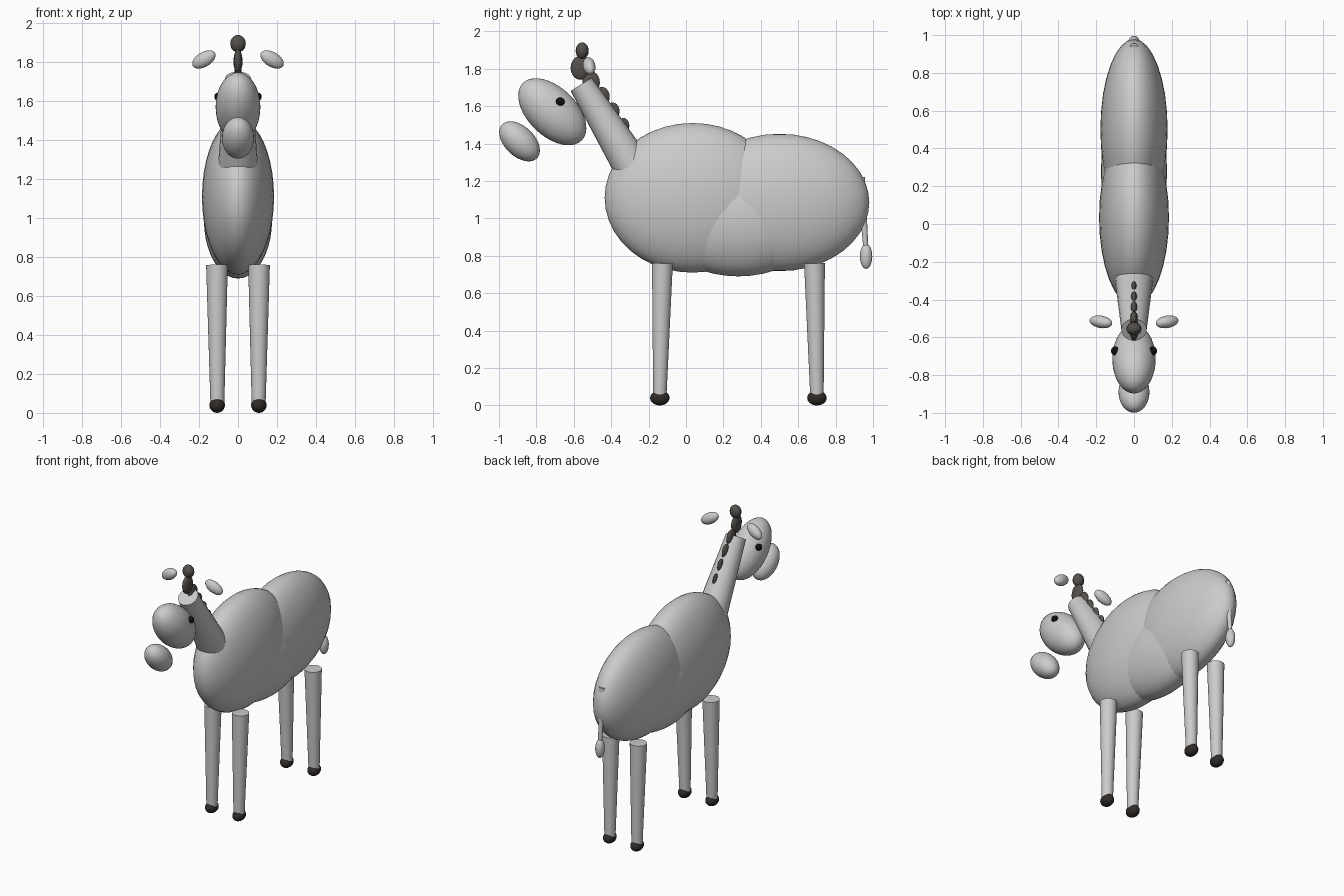
import bpy
from math import radians
from mathutils import Vector

if "Cube" in bpy.data.objects:
    bpy.data.objects.remove(bpy.data.objects["Cube"])


def colour(name, rgb):
    m = bpy.data.materials.new(name)
    m.diffuse_color = (*rgb, 1)
    m.use_nodes = True
    m.node_tree.nodes["Principled BSDF"].inputs["Base Color"].default_value = m.diffuse_color
    return m


HOOF = colour("hoof_dark", (0.03, 0.025, 0.022))
MANE = colour("mane_dark", (0.09, 0.08, 0.07))
EYE = colour("eye_black", (0.005, 0.005, 0.005))


def finish(ob, name, mat):
    ob.name = name
    if mat:
        ob.data.materials.append(mat)
    bpy.ops.object.shade_smooth_by_angle(angle=radians(40))
    return ob


def ellipsoid(name, loc, size, rot=(0, 0, 0), mat=None, seg=32, rings=20):
    bpy.ops.mesh.primitive_uv_sphere_add(segments=seg, ring_count=rings, radius=1,
                                         location=loc, rotation=[radians(a) for a in rot])
    ob = bpy.context.object
    ob.scale = size
    return finish(ob, name, mat)


def limb(name, start, end, r1, r2, mat=None, sides=24):
    a, b = Vector(start), Vector(end)
    bpy.ops.mesh.primitive_cone_add(vertices=sides, radius1=r1, radius2=r2,
                                    depth=(b - a).length, location=(a + b) / 2)
    ob = bpy.context.object
    ob.rotation_euler = (b - a).to_track_quat('Z', 'Y').to_euler()
    return finish(ob, name, mat)


# Body masses
ellipsoid("chest", (0, 0.035, 1.11), (0.185, 0.47, 0.40))
ellipsoid("hindquarters", (0, 0.50, 1.085), (0.178, 0.48, 0.367))
ellipsoid("belly", (0, 0.28, 0.99), (0.175, 0.435, 0.30))

# Neck, head and muzzle
limb("neck", (0, -0.288, 1.28), (0, -0.56, 1.717), 0.102, 0.067)
ellipsoid("head", (0, -0.715, 1.57), (0.115, 0.22, 0.13), (-44, 0, 0))
ellipsoid("muzzle", (0, -0.89, 1.412), (0.082, 0.13, 0.08), (-44, 0, 0))

# Eyes and drooping ears
for side, s in (("left", 1), ("right", -1)):
    ellipsoid(f"{side}_eye", (s * 0.1, -0.672, 1.624), (0.022, 0.024, 0.022),
              mat=EYE, seg=16, rings=10)
    ellipsoid(f"{side}_ear", (s * 0.175, -0.518, 1.815), (0.067, 0.033, 0.038),
              (0, s * 30, s * 10), seg=24, rings=14)

# Mane tufts shrinking down the neck, with a forelock on top
for i in range(5):
    t = i / 4
    ellipsoid(f"mane_tuft_{i + 1}",
              (0, -0.565 + 0.23 * t, 1.805 - 0.31 * t),
              (0.023 - 0.009 * t, 0.052 - 0.02 * t, 0.064 - 0.022 * t),
              mat=MANE, seg=16, rings=10)
ellipsoid("forelock", (0, -0.555, 1.896), (0.04, 0.035, 0.045), mat=MANE, seg=16, rings=10)

# Legs and hooves
for end, y_top, y_foot in (("front", -0.126, -0.14), ("back", 0.687, 0.70)):
    for side, s in (("left", 1), ("right", -1)):
        limb(f"{end}_{side}_leg", (s * 0.106, y_foot, 0.05), (s * 0.108, y_top, 0.76),
             0.036, 0.056)
        ellipsoid(f"{end}_{side}_hoof", (s * 0.107, y_foot, 0.04), (0.04, 0.052, 0.04),
                  mat=HOOF, seg=20, rings=12)

# Tail
limb("tail", (0, 0.935, 1.22), (0, 0.963, 0.82), 0.022, 0.013, sides=16)
ellipsoid("tail_tuft", (0, 0.963, 0.797), (0.03, 0.033, 0.067), seg=20, rings=12)
